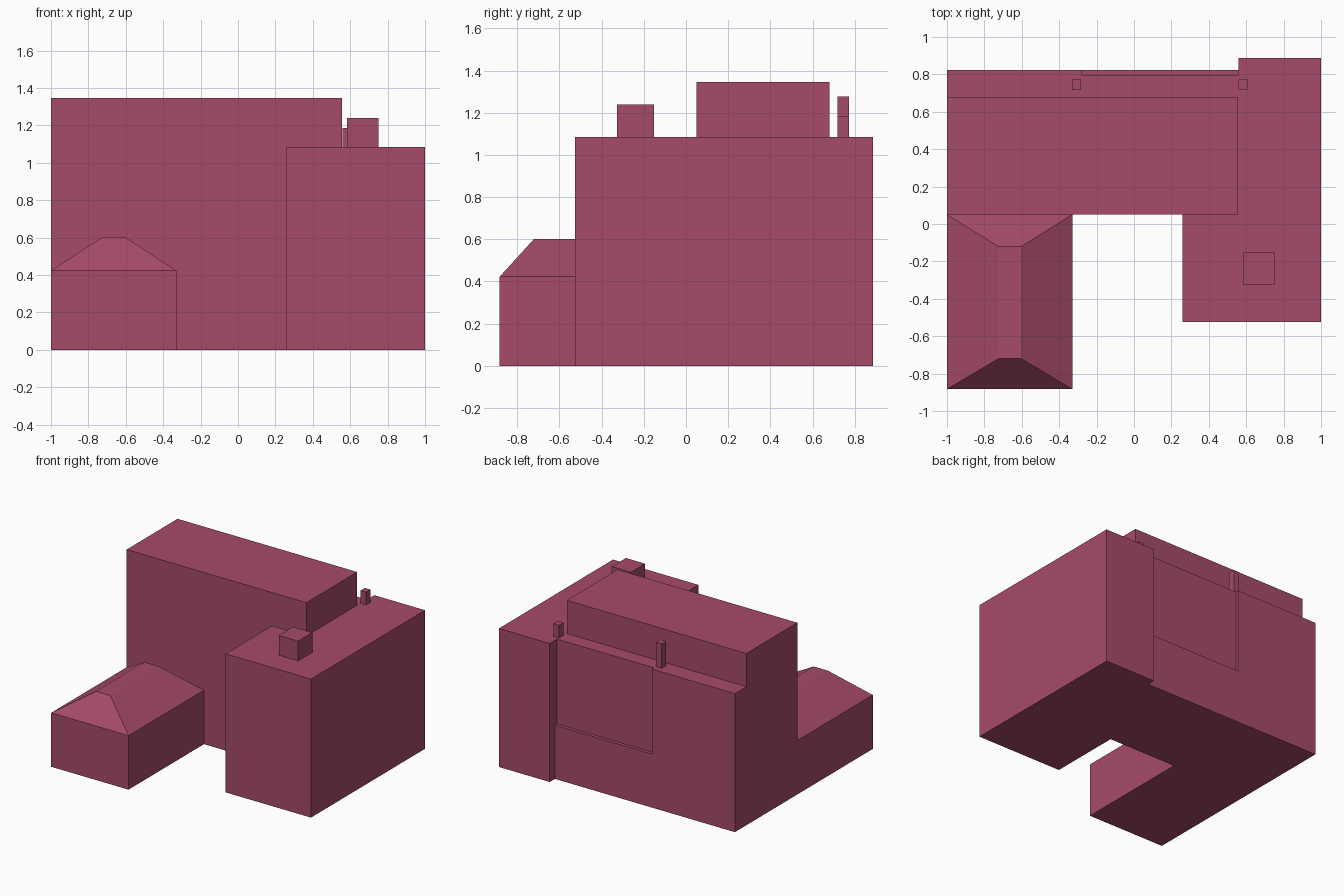
import bpy, bmesh

if "Cube" in bpy.data.objects:
    bpy.data.objects.remove(bpy.data.objects["Cube"])

mat = bpy.data.materials.new("brick_red")
mat.diffuse_color = (0.38, 0.07, 0.14, 1)
mat.use_nodes = True
mat.node_tree.nodes["Principled BSDF"].inputs["Base Color"].default_value = mat.diffuse_color


def finish(name, bm):
    bmesh.ops.recalc_face_normals(bm, faces=bm.faces)
    mesh = bpy.data.meshes.new(name)
    bm.to_mesh(mesh)
    bm.free()
    mesh.materials.append(mat)
    obj = bpy.data.objects.new(name, mesh)
    bpy.context.collection.objects.link(obj)
    return obj


def prism(name, outline, z0, z1):
    """Extrude a plan outline from z0 up to z1."""
    bm = bmesh.new()
    base = bm.faces.new([bm.verts.new((x, y, z0)) for x, y in outline])
    top = bmesh.ops.extrude_face_region(bm, geom=[base], use_keep_orig=True)
    for v in top["geom"]:
        if isinstance(v, bmesh.types.BMVert):
            v.co.z = z1
    return finish(name, bm)


def rect(x0, x1, y0, y1):
    return [(x0, y0), (x1, y0), (x1, y1), (x0, y1)]


def boolean(target, other, operation):
    other.hide_render = True
    other.hide_set(True)
    mod = target.modifiers.new(operation.lower(), 'BOOLEAN')
    mod.operation = operation
    mod.solver = 'EXACT'
    mod.object = other


# Main building: rear range and right wing at one height
building = prism("main_building", [
    (-1, 0.05), (0.26, 0.05), (0.26, -0.525), (1, -0.525),
    (1, 0.887), (0.56, 0.887), (0.56, 0.823), (-1, 0.823)], 0, 1.085)

# Taller storeys, flush with the front and left walls
boolean(building, prism("upper_storey_helper", rect(-1, 0.557, 0.05, 0.68), 0.5, 1.345), 'UNION')

# Shallow recess in the back wall
boolean(building, prism("back_recess_cutter", rect(-0.28, 0.56, 0.797, 0.95), 0.42, 1.2), 'DIFFERENCE')

# Roof housing and chimneys
prism("roof_housing", rect(0.583, 0.75, -0.327, -0.152), 1.085, 1.24)
for name, x, top in (("left_chimney", -0.307, 1.277), ("right_chimney", 0.582, 1.185)):
    prism(name, rect(x - 0.024, x + 0.024, 0.718, 0.773), 1.085, top)

# Low annex with a flat-topped hipped roof
bm = bmesh.new()
rings = [(rect(-1, -0.33, -0.883, 0.05), 0),
         (rect(-1, -0.33, -0.883, 0.05), 0.423),
         (rect(-0.725, -0.603, -0.72, -0.12), 0.602)]
loops = [[bm.verts.new((x, y, z)) for x, y in ring] for ring, z in rings]
for low, high in zip(loops, loops[1:]):
    for i in range(4):
        j = (i + 1) % 4
        bm.faces.new((low[i], low[j], high[j], high[i]))
bm.faces.new(loops[0][::-1])
bm.faces.new(loops[-1])
finish("hipped_annex", bm)
